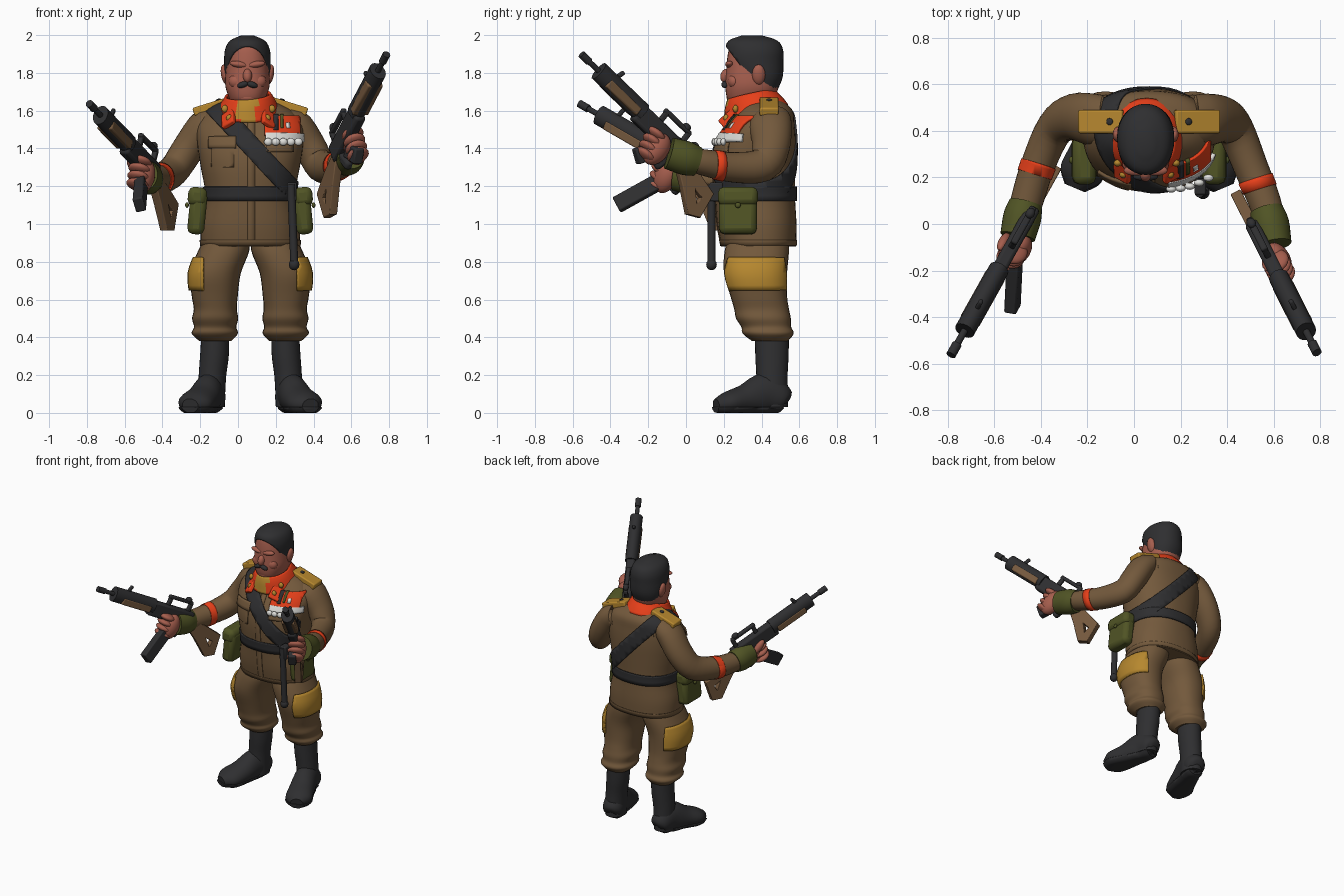
import bpy, bmesh, math
from mathutils import Vector, Matrix, Euler

if "Cube" in bpy.data.objects:
    bpy.data.objects.remove(bpy.data.objects["Cube"])

def material(name, r, g, b):
    m = bpy.data.materials.new(name)
    m.diffuse_color = (r, g, b, 1)
    m.use_nodes = True
    m.node_tree.nodes["Principled BSDF"].inputs["Base Color"].default_value = m.diffuse_color
    return m

KHAKI = material("khaki cloth", .172, .1, .045)
BLACK = material("black leather", .028, .028, .03)
SKIN = material("skin", .38, .112, .075)
GREEN = material("olive green", .08, .088, .018)
RED = material("orange red", .8, .05, .01)
GOLD = material("gold cloth", .47, .245, .028)
WHITE = material("white medal", .75, .75, .72)
WOOD = material("gun wood", .18, .1, .048)
CX = .065                      # body symmetry plane
I4 = Matrix.Identity(4)

def finish(bm, name, *mats):
    me = bpy.data.meshes.new(name)
    bm.to_mesh(me)
    bm.free()
    for m in mats:
        me.materials.append(m)
    ob = bpy.data.objects.new(name, me)
    bpy.context.collection.objects.link(ob)
    return ob

def spline(rows, k=4):
    """Catmull-Rom interpolation of profile rows."""
    r = [Vector(p) for p in rows]
    r = [r[0] * 2 - r[1]] + r + [r[-1] * 2 - r[-2]]
    out = []
    for i in range(1, len(r) - 2):
        a, b, c, d = r[i - 1:i + 3]
        for j in range(k):
            t = j / k
            out.append(.5 * (2 * b + (c - a) * t + (2 * a - 5 * b + 4 * c - d) * t * t
                             + (3 * b - a - 3 * c + d) * t ** 3))
    return out + [r[-2]]

def loft(name, rows, mat, flat=False, n=28, p=2.0, floor=None, caps=True):
    """Skin rings (x, y, z, ra, rb); flat keeps every ring horizontal."""
    bm = bmesh.new()
    rows = spline(rows)
    pts = [Vector(r[:3]) for r in rows]
    rings = []
    for i, r in enumerate(rows):
        a, b = Vector((1, 0, 0)), Vector((0, 1, 0))
        if not flat:
            t = (pts[min(i + 1, len(pts) - 1)] - pts[max(i - 1, 0)]).normalized()
            a = (a - t * a.dot(t)).normalized()
            b = t.cross(a)
        ring = []
        for j in range(n):
            w = math.tau * j / n
            c, s = math.cos(w), math.sin(w)
            v = pts[i] + a * r[3] * math.copysign(abs(c) ** (2 / p), c) \
                + b * r[4] * math.copysign(abs(s) ** (2 / p), s)
            if floor is not None:
                v.z = max(v.z, floor)
            ring.append(bm.verts.new(v))
        rings.append(ring)
    for q, r in zip(rings, rings[1:]):
        for j in range(n):
            bm.faces.new((q[j], q[(j + 1) % n], r[(j + 1) % n], r[j]))
    if caps:
        bm.faces.new(rings[0])
        bm.faces.new(rings[-1])
    bmesh.ops.recalc_face_normals(bm, faces=bm.faces)
    return finish(bm, name, mat)

def patch(src, name, planes, mat, thick):
    """Piece of src's surface inside all planes (point, outward normal), thickened."""
    bm = bmesh.new()
    bm.from_mesh(src.data)
    for co, no in planes:
        bmesh.ops.bisect_plane(bm, geom=bm.verts[:] + bm.edges[:] + bm.faces[:],
                               plane_co=co, plane_no=no, clear_outer=True)
    ob = finish(bm, name, mat)
    m = ob.modifiers.new("thickness", 'SOLIDIFY')
    m.thickness, m.offset = thick, 1
    return ob

def band(src, name, co, no, width, mat, thick, extra=()):
    co, no = Vector(co), Vector(no).normalized()
    return patch(src, name, [(co + no * width / 2, no), (co - no * width / 2, -no), *extra], mat, thick)

def window(src, name, x0, x1, z0, z1, mat, thick):
    """Rectangular patch on the front of src."""
    return patch(src, name, [((x0, 0, 0), (-1, 0, 0)), ((x1, 0, 0), (1, 0, 0)), ((0, 0, z0), (0, 0, -1)),
                             ((0, 0, z1), (0, 0, 1)), ((0, .36, 0), (0, 1, 0))], mat, thick)

def solid(name, kind, mat, loc, size, rot=(0, 0, 0), M=I4, bevel=.008):
    """Cube, ball or rod (along local x) with full extents size."""
    bm = bmesh.new()
    if kind == "cube":
        bmesh.ops.create_cube(bm, size=1)
    elif kind == "ball":
        bmesh.ops.create_uvsphere(bm, u_segments=20, v_segments=12, radius=.5)
    else:
        bmesh.ops.create_cone(bm, segments=16, radius1=.5, radius2=.5, depth=1, cap_ends=True,
                              matrix=Matrix.Rotation(math.pi / 2, 4, 'Y'))
    bm.transform(M @ Matrix.Translation(loc) @ Euler(rot).to_matrix().to_4x4() @ Matrix.Diagonal((*size, 1)))
    ob = finish(bm, name, mat)
    if kind == "cube" and bevel:
        m = ob.modifiers.new("bevel", 'BEVEL')
        m.width, m.segments = bevel, 2
    return ob

# Jacket
jacket = loft("jacket", [(CX, .385, .88, .262, .198), (CX, .375, 1.0, .262, .21), (CX, .365, 1.15, .238, .212),
                         (CX, .36, 1.3, .262, .22), (CX, .37, 1.42, .28, .212), (CX, .395, 1.52, .28, .18),
                         (CX, .42, 1.6, .22, .145), (CX, .41, 1.655, .11, .1)], KHAKI, True, 48, 2.3)
band(jacket, "belt", (0, 0, 1.16), (0, 0, 1), .075, BLACK, .01)
band(jacket, "shoulder_strap", (.08, 0, 1.4), (.73, 0, .68), .1, BLACK, .01, [((0, 0, 1.15), (0, 0, -1))])
band(jacket, "jacket_hem", (0, 0, .9), (0, 0, 1), .03, KHAKI, .005)
window(jacket, "front_placket", .05, .09, .9, 1.55, KHAKI, .004)
window(jacket, "chest_pocket", -.14, -.02, 1.3, 1.44, KHAKI, .006)
window(jacket, "chest_pocket_flap", -.15, -.01, 1.4, 1.46, KHAKI, .012)
window(jacket, "left_pocket_flap", .15, .29, 1.38, 1.43, KHAKI, .01)
# Medals
window(jacket, "medal_ribbons", .14, .32, 1.465, 1.565, RED, .014)
window(jacket, "dark_ribbon", .185, .21, 1.49, 1.57, BLACK, .018)
window(jacket, "green_ribbon", .22, .235, 1.5, 1.57, GREEN, .018)
window(jacket, "white_ribbon", .25, .27, 1.5, 1.52, WHITE, .018)
window(jacket, "medal_row", .145, .335, 1.435, 1.475, WHITE, .018)
for i in range(5):
    solid("medal", "ball", WHITE, (.16 + .04 * i, .15 + .003 * i * i, 1.435), (.044, .03, .04))
# Collar with gold shirt front
collar = loft("collar", [(.055, .37, 1.585, .175, .178), (.055, .355, 1.64, .148, .155), (.052, .345, 1.685, .122, .13)],
              RED, caps=False)
collar.data.materials.append(GOLD)
for f in collar.data.polygons:
    if abs(f.center.x - .05) < .05 and f.center.y < .3:
        f.material_index = 1
collar.modifiers.new("thickness", 'SOLIDIFY').thickness = .015
for s in (-1, 1):
    solid("lapel", "cube", RED, (.055 + s * .105, .228, 1.555), (.08, .03, .1), (-.7, s * .5, s * .5))
    for i in range(2):
        solid("collar_badge", "ball", GOLD, (.055 + s * (.1 + .025 * i), .212 + .05 * i, 1.56 + .05 * i), (.035, .03, .04))
    solid("epaulette", "cube", GOLD, (CX + s * .205, .44, 1.622), (.2, .1, .045), (0, s * .3, 0))
    solid("epaulette_star", "ball", BLACK, (CX + s * .17, .44, 1.657), (.03, .03, .012), (0, s * .3, 0))

# Head
loft("head", [(.05, .4, 1.56, .09, .09), (.05, .375, 1.63, .09, .115), (.05, .345, 1.66, .095, .125),
              (.05, .35, 1.73, .117, .142), (.05, .355, 1.81, .115, .142), (.05, .36, 1.89, .107, .14),
              (.05, .36, 1.94, .095, .125), (.05, .36, 1.965, .055, .08)], SKIN, True, 32, 2.3)
scalp = loft("hair_form", [(.05, .41, 1.715, .09, .07), (.05, .39, 1.78, .112, .115), (.05, .367, 1.86, .116, .142),
                           (.05, .362, 1.92, .112, .145), (.05, .355, 1.965, .088, .125), (.05, .35, 1.992, .03, .05)],
             BLACK, True, 32, 2.1)
patch(scalp, "hair", [((0, .25, 1.895), (0, -.8, -.6))], BLACK, .007)
bpy.data.objects.remove(scalp)
solid("nose", "ball", SKIN, (.05, .21, 1.785), (.048, .055, .075), (-.3, 0, 0))
solid("chin", "ball", SKIN, (.05, .25, 1.67), (.11, .07, .06))
for s in (-1, 1):
    solid("ear", "ball", SKIN, (.05 + s * .117, .385, 1.79), (.045, .07, .11), (0, s * .2, 0))
    solid("brow", "ball", SKIN, (.05 + s * .045, .23, 1.845), (.1, .045, .035), (0, s * -.15, 0))
    solid("cheek", "ball", SKIN, (.05 + s * .055, .255, 1.755), (.09, .07, .08))
    solid("moustache", "ball", BLACK, (.05 + s * .024, .205, 1.738), (.062, .035, .032), (0, s * .3, 0))

# Legs, boots and hip pouches, mirrored about the body
for s in (-1, 1):
    X = lambda d: CX + s * d
    leg = loft("trouser_leg", [(X(d), y, z, a, b) for d, y, z, a, b in (
        (.12, .385, .95, .11, .15), (.14, .375, .86, .135, .17), (.185, .368, .74, .135, .167), (.188, .385, .62, .122, .15),
        (.185, .4, .55, .114, .145), (.186, .41, .5, .122, .145), (.186, .425, .455, .112, .132),
        (.188, .435, .42, .122, .135), (.185, .445, .38, .085, .095))], KHAKI, True, p=2.3)
    patch(leg, "thigh_pocket", [((0, 0, .82), (0, 0, 1)), ((0, 0, .65), (0, 0, -1)), ((X(.245), 0, 0), (-s, 0, 0))],
          GOLD, .012)
    loft("boot_shaft", [(X(.185), .455, .41, .074, .09), (X(.19), .455, .3, .076, .088), (X(.2), .455, .2, .073, .083),
                        (X(.205), .455, .1, .072, .085), (X(.205), .455, .03, .07, .085)], BLACK, True)
    foot = loft("boot_foot", [(X(d), y, z, a, b) for d, y, z, a, b in (
        (.195, .535, .06, .035, .035), (.2, .51, .075, .07, .075), (.22, .42, .1, .078, .11), (.255, .31, .07, .088, .08),
        (.295, .215, .05, .092, .06), (.318, .16, .04, .045, .035))], BLACK, floor=.008)
    band(foot, "boot_sole", (0, 0, .018), (0, 0, 1), .028, BLACK, .008)
    solid("belt_pouch", "cube", GREEN, (X(.28), .275, 1.06), (.09, .2, .23), (0, -s * .1, 0), bevel=.03)
    solid("pouch_flap", "cube", GREEN, (X(.28), .275, 1.145), (.1, .21, .1), (0, -s * .1, 0), bevel=.03)
    solid("pouch_button", "ball", GREEN, (X(.335), .275, 1.1), (.02, .03, .03))

# Baton hanging from the belt
solid("baton", "rod", BLACK, (.29, .135, .99), (.44, .042, .042), (0, math.pi / 2 - .04, 0))
solid("baton_tip", "ball", BLACK, (.297, .135, .785), (.056, .056, .06))
solid("baton_holder", "cube", BLACK, (.285, .16, 1.17), (.05, .07, .1))

# Arms: ring paths from shoulder to wrist, then cuff and armband
ARMS = {
    "left": ([(.19, .44, 1.53, .07, .1), (.292, .445, 1.53, .088, .115), (.38, .45, 1.41, .086, .1),
              (.435, .405, 1.312, .08, .09), (.5, .25, 1.3, .074, .08), (.56, .1, 1.325, .07, .07), (.59, 0, 1.35, .06, .06)],
             [(.57, .06, 1.33, .072, .078), (.585, 0, 1.348, .082, .09), (.602, -.09, 1.375, .076, .085)], (.525, .17, 1.31)),
    "right": ([(-.06, .44, 1.53, .07, .1), (-.162, .445, 1.53, .088, .115), (-.262, .46, 1.4, .086, .1),
               (-.34, .41, 1.285, .08, .09), (-.41, .26, 1.24, .074, .08), (-.46, .1, 1.235, .07, .07),
               (-.48, .02, 1.25, .06, .06)],
              [(-.465, .09, 1.235, .072, .078), (-.48, .03, 1.245, .082, .09), (-.5, -.055, 1.26, .076, .085)],
              (-.418, .235, 1.24))}
for side, (path, cuff, mark) in ARMS.items():
    sleeve = loft(side + "_sleeve", path, KHAKI)
    loft(side + "_cuff", cuff, GREEN)
    band(sleeve, side + "_armband", mark, (math.copysign(.3, mark[0]), -.95, .03), .05, RED, .004)

def rifle(side, muzzle, forward, mag, roll):
    """Rifle in local axes: x back from the muzzle, z up; includes the gripping hand."""
    bx = -Vector(forward).normalized()
    by = Vector((0, 0, 1)).cross(bx).normalized()
    s = 1 if side == "left" else -1
    M = Matrix.Translation(muzzle) @ Matrix((bx, by, bx.cross(by))).transposed().to_4x4()
    def part(name, kind, mat, loc, size, rot=(0, 0, 0), bevel=.008):
        return solid(f"{side}_rifle_{name}", kind, mat, loc, size, rot, M, bevel)
    part("barrel", "rod", BLACK, (.1, 0, 0), (.2, .03, .03))
    part("muzzle", "rod", BLACK, (.025, 0, 0), (.06, .042, .042))
    part("handguard", "rod", BLACK, (.3, 0, 0), (.34, .088, .11))
    part("wood_grip_panel", "cube", WOOD, (.32, 0, -.022), (.24, .092, .05))
    part("front_sight", "cube", BLACK, (.24, 0, .065), (.025, .02, .06), (0, .3, 0))
    part("receiver", "cube", BLACK, (.62, 0, -.015), (.36, .062, .11), bevel=.015)
    part("carry_handle", "cube", BLACK, (.66, 0, .1), (.2, .03, .025))
    for x in (.58, .75):
        part("handle_post", "cube", BLACK, (x, 0, .06), (.03, .028, .09))
    part("rear_sight", "ball", BLACK, (.72, 0, .115), (.05, .04, .04))
    part("pistol_grip", "cube", BLACK, (.73, 0, -.11), (.05, .042, .12), (0, .3, 0), .015)
    part("trigger_guard", "cube", BLACK, (.68, 0, -.1), (.08, .02, .012))
    # magazine slants forward and inward
    part("magazine", "cube", BLACK, (.66 - mag * .26, -roll * mag * .6, -.09 - mag * .43), (.085, .055, mag), (-roll, .55, 0))
    # skeleton stock with a hole
    cu = bpy.data.curves.new("stock_profile", 'CURVE')
    cu.dimensions, cu.fill_mode, cu.extrude, cu.bevel_depth = '2D', 'BOTH', .018, .006
    for loop in ([(.78, -.02), (.92, -.03), (1.06, -.06), (1.08, -.2), (1.02, -.23), (.9, -.14), (.78, -.06)],
                 [(.95, -.1), (1.03, -.11), (1.025, -.17)]):
        sp = cu.splines.new('POLY')
        sp.points.add(len(loop) - 1)
        for pt, (x, z) in zip(sp.points, loop):
            pt.co = (x, z, 0, 1)
        sp.use_cyclic_u = True
    tmp = bpy.data.objects.new("stock_curve", cu)
    bm = bmesh.new()
    bm.from_mesh(bpy.data.meshes.new_from_object(tmp))
    bm.transform(M @ Matrix.Rotation(math.pi / 2, 4, 'X'))
    bpy.data.objects.remove(tmp)
    finish(bm, side + "_rifle_stock", WOOD)
    # fist
    solid(side + "_palm", "ball", SKIN, (.65, -.03, -.1), (.13, .11, .19), M=M)
    for i in range(4):
        solid(side + "_finger", "ball", SKIN, (.6 + .008 * i, -.018, -.04 - .041 * i), (.12, .12, .052), M=M)
    solid(side + "_thumb", "ball", SKIN, (.62, -s * .04, -.05), (.12, .045, .05), (0, .4, 0), M=M)

rifle("left", (.785, -.55, 1.895), (.345, -.68, .655), .13, 0)
rifle("right", (-.785, -.56, 1.635), (-.436, -.779, .449), .31, .4)

# Smooth shading with sharp edges kept
for ob in bpy.context.scene.objects:
    ob.select_set(True)
    bpy.context.view_layer.objects.active = ob
bpy.ops.object.shade_smooth_by_angle(angle=math.radians(40))
